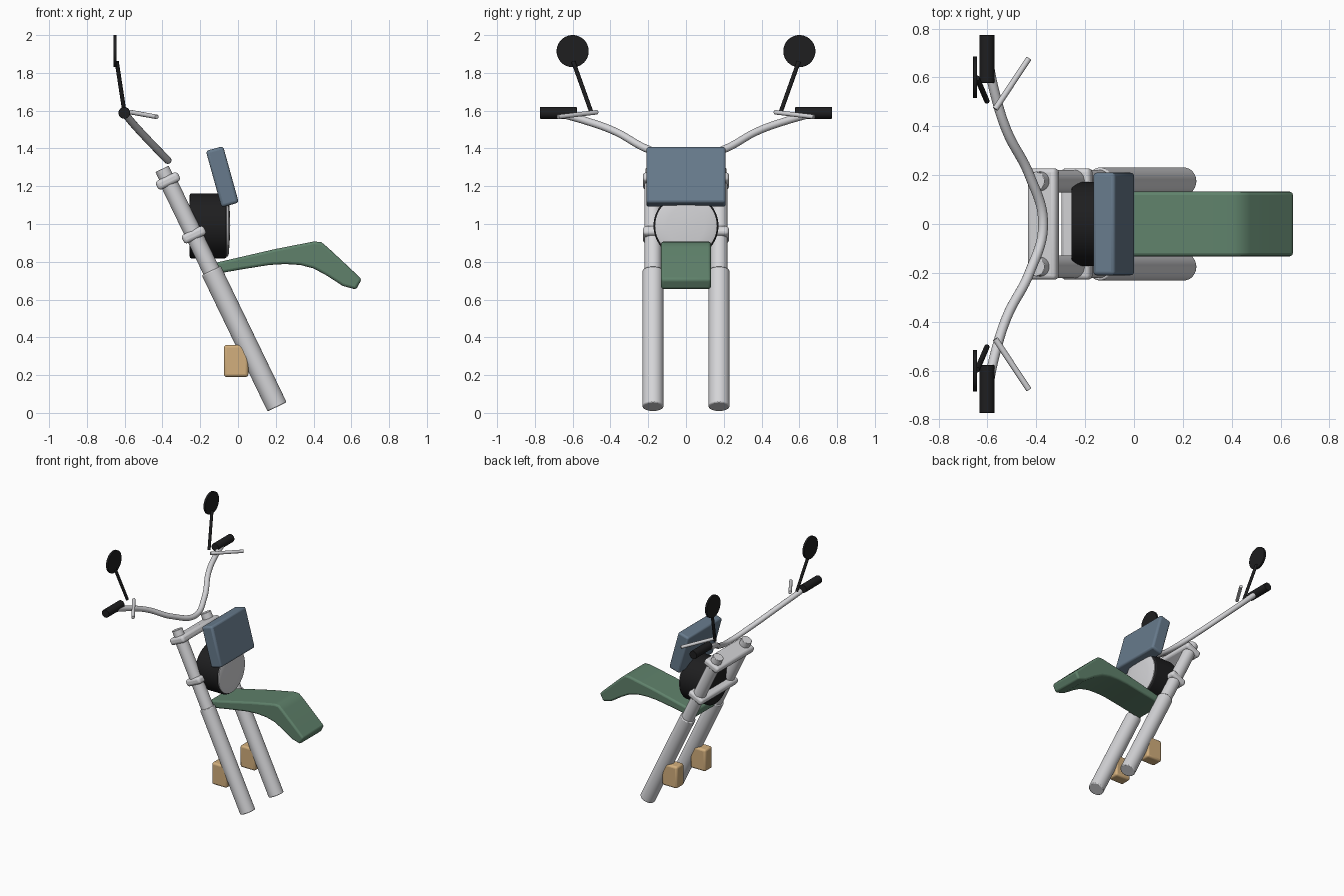
import bpy, bmesh, math
from mathutils import Vector, Matrix

if "Cube" in bpy.data.objects:
    bpy.data.objects.remove(bpy.data.objects["Cube"])


def material(name, rgb):
    m = bpy.data.materials.new(name)
    m.diffuse_color = (*rgb, 1)
    m.use_nodes = True
    m.node_tree.nodes["Principled BSDF"].inputs["Base Color"].default_value = m.diffuse_color
    return m


GREY = material("light grey metal", (0.66, 0.66, 0.68))
BLACK = material("black rubber", (0.013, 0.013, 0.014))
GREEN = material("green paint", (0.115, 0.222, 0.147))
BLUE = material("slate blue", (0.135, 0.195, 0.262))
TAN = material("tan", (0.65, 0.43, 0.205))


def finish(bm, name, mat, bevel=0.0, segments=3):
    bmesh.ops.recalc_face_normals(bm, faces=bm.faces)
    mesh = bpy.data.meshes.new(name)
    bm.to_mesh(mesh)
    bm.free()
    ob = bpy.data.objects.new(name, mesh)
    bpy.context.collection.objects.link(ob)
    mesh.materials.append(mat)
    if bevel:
        mod = ob.modifiers.new("bevel", 'BEVEL')
        mod.width, mod.segments = bevel, segments
        mod.limit_method, mod.angle_limit = 'ANGLE', math.radians(40)
    bpy.ops.object.select_all(action='DESELECT')
    ob.select_set(True)
    bpy.context.view_layer.objects.active = ob
    bpy.ops.object.shade_smooth_by_angle(angle=math.radians(40))
    return ob


def rod(name, a, b, radius, mat, bevel=0.0, sides=32):
    a, b = Vector(a), Vector(b)
    d = b - a
    bm = bmesh.new()
    bmesh.ops.create_cone(bm, cap_ends=True, segments=sides, radius1=radius, radius2=radius, depth=d.length,
                          matrix=Matrix.Translation((a + b) / 2) @ d.to_track_quat('Z', 'Y').to_matrix().to_4x4())
    return finish(bm, name, mat, bevel, 2)


def box(name, center, size, tilt, mat, bevel):
    bm = bmesh.new()
    bmesh.ops.create_cube(bm, size=1, matrix=Matrix.Translation(center)
                          @ Matrix.Rotation(tilt, 4, 'Y') @ Matrix.Diagonal((*size, 1)))
    return finish(bm, name, mat, bevel)


# Fork axis: a point a fraction t of the way up
LOW, HIGH = Vector((0.207, 0, 0.032)), Vector((-0.402, 0, 1.292))
TILT = math.atan2(HIGH.x - LOW.x, HIGH.z - LOW.z)


def on_fork(t, y=0.0):
    p = LOW.lerp(HIGH, t)
    return (p.x, y, p.z)


for side, s in (("right", -1), ("left", 1)):
    # Fork legs: sliders, stanchions and narrower top caps
    y = 0.175 * s
    rod(side + "_fork_slider", on_fork(0, y), on_fork(0.572, y), 0.056, GREY, 0.006, 48)
    rod(side + "_fork_stanchion", on_fork(0.56, y), on_fork(0.96, y), 0.046, GREY, 0, 48)
    rod(side + "_fork_cap", on_fork(0.95, y), on_fork(1, y), 0.039, GREY, 0.003, 48)
    # Brake blocks
    box(side + "_brake_block", (-0.01, y, 0.275), (0.13, 0.09, 0.17), 0, TAN, 0.015)
    # Grips, levers and mirrors
    rod(side + "_grip", (-0.602, 0.578 * s, 1.588), (-0.602, 0.773 * s, 1.588), 0.031, BLACK, 0.002)
    rod(side + "_lever", (-0.568, 0.47 * s, 1.592), (-0.43, 0.678 * s, 1.567), 0.012, GREY, 0.002)
    rod(side + "_mirror_stem", (-0.602, 0.503 * s, 1.597), (-0.642, 0.597 * s, 1.86), 0.011, BLACK, 0, 20)
    rod(side + "_mirror", (-0.659, 0.6 * s, 1.915), (-0.642, 0.6 * s, 1.915), 0.085, BLACK, 0.002, 48)

# Fork clamps
for name, t in (("upper_clamp", 0.949), ("lower_clamp", 0.723)):
    box(name, on_fork(t), (0.13, 0.456, 0.052), TILT, GREY, 0.018)

# Handlebar: smooth tube through mirrored points
half = [(-0.428, 0.2, 1.395), (-0.52, 0.38, 1.492), (-0.568, 0.53, 1.546), (-0.6, 0.68, 1.588)]
path = [(x, -y, z) for x, y, z in reversed(half)] + [(-0.372, 0, 1.338)] + half
curve = bpy.data.curves.new("handlebar", 'CURVE')
curve.dimensions = '3D'
curve.bevel_depth, curve.bevel_resolution, curve.resolution_u = 0.02, 6, 10
curve.use_fill_caps = True
spline = curve.splines.new('BEZIER')
spline.bezier_points.add(len(path) - 1)
for bp, co in zip(spline.bezier_points, path):
    bp.co = co
    bp.handle_left_type = bp.handle_right_type = 'AUTO'
curve.materials.append(GREY)
bar = bpy.data.objects.new("handlebar", curve)
bpy.context.collection.objects.link(bar)
bpy.ops.object.select_all(action='DESELECT')
bar.select_set(True)
bpy.context.view_layer.objects.active = bar
bpy.ops.object.convert(target='MESH')
bpy.ops.object.shade_smooth_by_angle(angle=math.radians(50))

# Headlight bucket and slightly domed lens
rod("headlight_bucket", (-0.256, 0, 0.99), (-0.06, 0, 0.99), 0.172, BLACK, 0.01, 64)
bm = bmesh.new()
profile = [(-0.07, 0.163), (-0.054, 0.163), (-0.049, 0.15), (-0.045, 0.1), (-0.042, 0.05), (-0.041, 0.0)]
vs = [bm.verts.new((x, r, 0.99)) for x, r in profile]
es = [bm.edges.new(p) for p in zip(vs, vs[1:])]
bmesh.ops.spin(bm, geom=vs + es, cent=(0, 0, 0.99), axis=(1, 0, 0), angle=2 * math.pi, steps=48)
bmesh.ops.remove_doubles(bm, verts=bm.verts, dist=0.0005)
finish(bm, "headlight_lens", GREY)

# Front plate above the headlight
box("front_plate", (-0.083, 0, 1.25), (0.095, 0.42, 0.31), math.radians(-15.5), BLUE, 0.015)

# Fender: side profile extruded across the width
outline = [(-0.16, 0.785), (0.0, 0.822), (0.2, 0.868), (0.40, 0.907), (0.44, 0.905), (0.475, 0.876),
           (0.56, 0.797), (0.655, 0.708), (0.625, 0.653), (0.555, 0.672), (0.47, 0.727), (0.40, 0.765),
           (0.33, 0.783), (0.25, 0.788), (0.165, 0.783), (0.02, 0.76), (-0.16, 0.728)]
bm = bmesh.new()
face = bm.faces.new([bm.verts.new((x, -0.132, z)) for x, z in outline])
ext = bmesh.ops.extrude_face_region(bm, geom=[face])
bmesh.ops.translate(bm, verts=[v for v in ext["geom"] if isinstance(v, bmesh.types.BMVert)], vec=(0, 0.264, 0))
if len([f for f in bm.faces if len(f.verts) > 4]) == 1:
    bm.faces.new([v for v in sorted(face.verts, key=lambda v: v.index)])
finish(bm, "front_fender", GREEN, 0.014)
